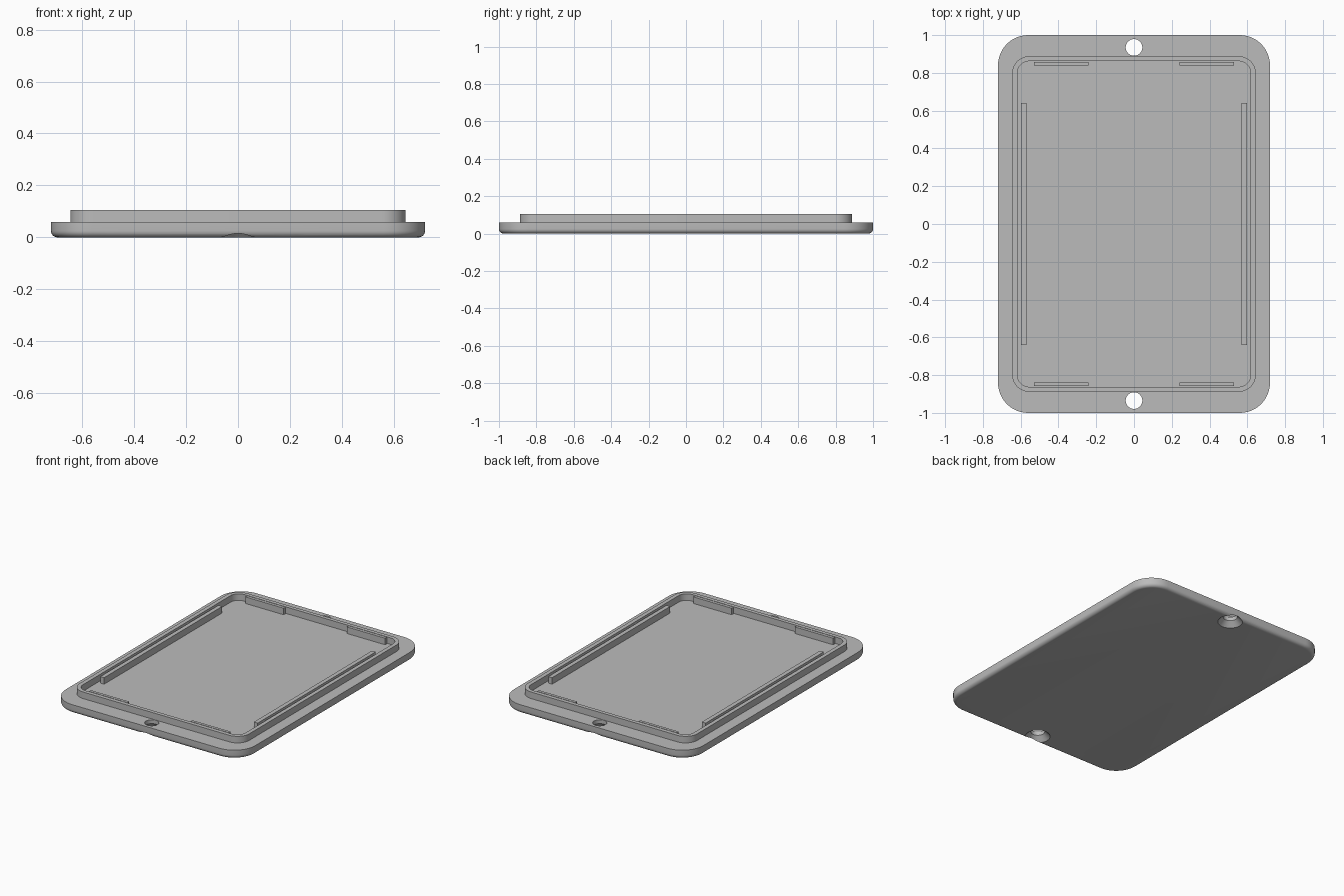
import bpy
import bmesh
from math import sin, cos, pi, radians

if "Cube" in bpy.data.objects:
    bpy.data.objects.remove(bpy.data.objects["Cube"], do_unlink=True)

grey = bpy.data.materials.new("plain grey")
grey.use_nodes = True
grey.diffuse_color = (0.5, 0.5, 0.5, 1)
grey.node_tree.nodes["Principled BSDF"].inputs["Base Color"].default_value = (0.5, 0.5, 0.5, 1)

CORNER_STEPS = 12
HALF_X, HALF_Y, RADIUS = 0.72, 1.0, 0.16
PLATE_TOP, LIP_TOP, FILLET = 0.06, 0.105, 0.025


def rounded_rect(hx, hy, r, z):
    """Outline of a rounded rectangle, counter-clockwise."""
    points = []
    for q, (sx, sy) in enumerate([(1, 1), (-1, 1), (-1, -1), (1, -1)]):
        for i in range(CORNER_STEPS + 1):
            a = (q + i / CORNER_STEPS) * pi / 2
            points.append((sx * (hx - r) + r * cos(a), sy * (hy - r) + r * sin(a), z))
    return points


def circle(y, r, z, n=48):
    return [(r * cos(2 * pi * i / n), y + r * sin(2 * pi * i / n), z) for i in range(n)]


def loft(name, outlines):
    """Closed solid skinned through matching outlines, capped at both ends."""
    bm = bmesh.new()
    rings = [[bm.verts.new(p) for p in o] for o in outlines]
    n = len(rings[0])
    for a, b in zip(rings, rings[1:]):
        for i in range(n):
            j = (i + 1) % n
            bm.faces.new((a[i], a[j], b[j], b[i]))
    bm.faces.new(rings[0][::-1])
    bm.faces.new(rings[-1])
    mesh = bpy.data.meshes.new(name)
    bm.to_mesh(mesh)
    bm.free()
    mesh.materials.append(grey)
    obj = bpy.data.objects.new(name, mesh)
    bpy.context.collection.objects.link(obj)
    return obj


def rib(name, x, y, sx, sy):
    """Upright bar standing on the tray floor."""
    bpy.ops.mesh.primitive_cube_add(size=1)
    obj = bpy.context.object
    obj.name = name
    bottom = PLATE_TOP - 0.005
    height = LIP_TOP - bottom
    for v in obj.data.vertices:
        v.co = (x + v.co.x * sx, y + v.co.y * sy, bottom + (v.co.z + 0.5) * height)
    obj.data.materials.append(grey)


# Plate with a rounded lower edge, raised lip and sunken floor
outlines = []
for k in range(7):
    a = k / 6 * pi / 2
    inset = FILLET * (1 - sin(a))
    outlines.append(rounded_rect(HALF_X - inset, HALF_Y - inset, RADIUS - inset, FILLET * (1 - cos(a))))
outlines.append(rounded_rect(HALF_X, HALF_Y, RADIUS, PLATE_TOP))
for z in (PLATE_TOP, LIP_TOP):
    outlines.append(rounded_rect(0.645, 0.888, 0.09, z))
for z in (LIP_TOP, PLATE_TOP):
    outlines.append(rounded_rect(0.617, 0.862, 0.062, z))
plate = loft("lid_plate", outlines)

# Countersunk screw holes at both ends
for side in (-1, 1):
    y = side * 0.935
    cutter = loft("hole_cutter", [circle(y, 0.088, -0.01), circle(y, 0.044, 0.034), circle(y, 0.044, 0.2)])
    cutter.hide_render = True
    mod = plate.modifiers.new("screw_hole", "BOOLEAN")
    mod.operation = "DIFFERENCE"
    mod.solver = "EXACT"
    mod.object = cutter
    bpy.context.view_layer.objects.active = plate
    bpy.ops.object.modifier_apply(modifier=mod.name)
    bpy.data.objects.remove(cutter, do_unlink=True)

bpy.ops.object.select_all(action="DESELECT")
plate.select_set(True)
bpy.context.view_layer.objects.active = plate
bpy.ops.object.shade_smooth_by_angle(angle=radians(30))

# Long side ribs and short end ribs
for sx, side in ((1, "left"), (-1, "right")):
    rib(side + "_side_rib", sx * 0.583, 0, 0.029, 1.28)
    for sy, end in ((-1, "front"), (1, "back")):
        rib(end + "_" + side + "_rib", sx * 0.385, sy * 0.848, 0.29, 0.02)
